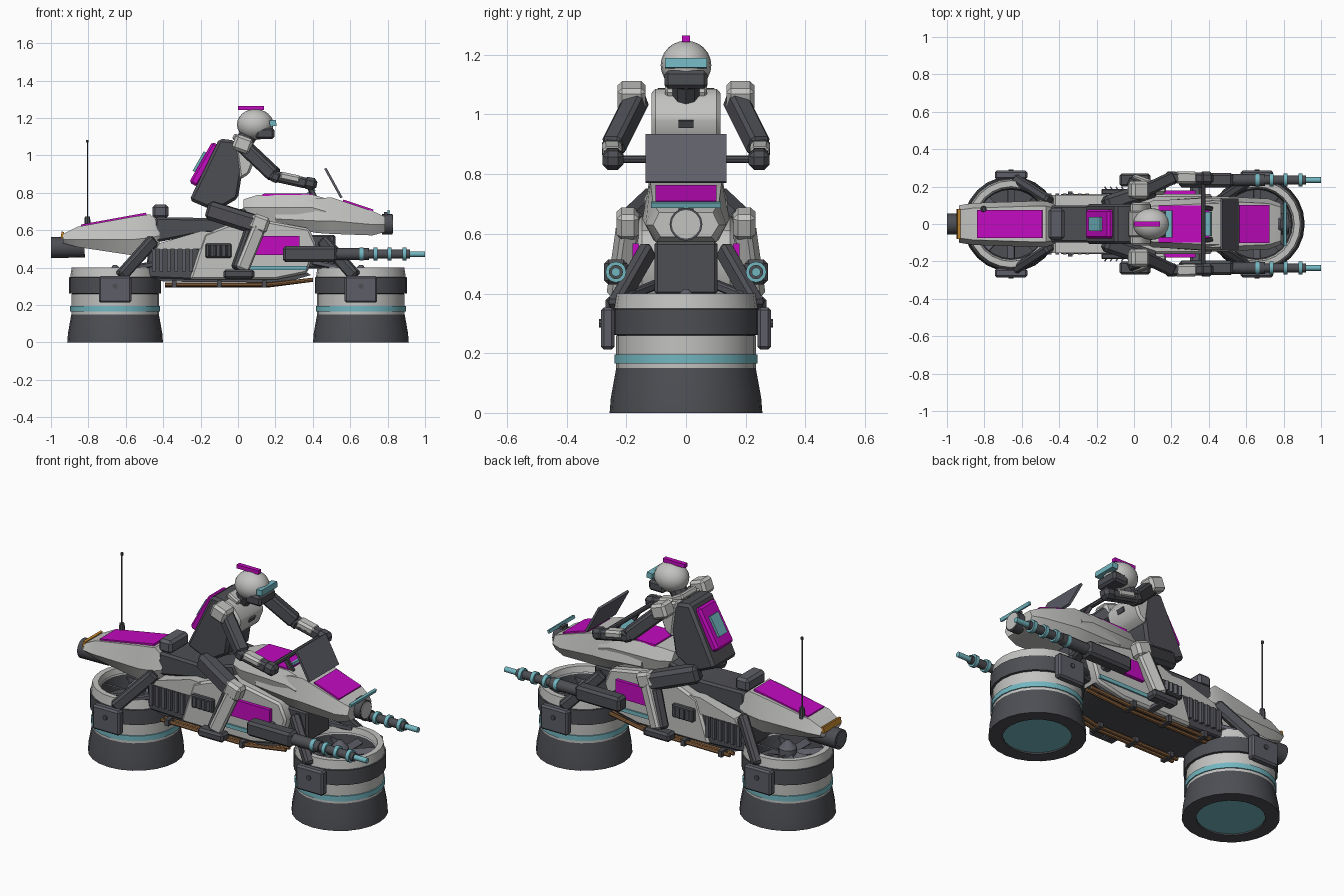
import bpy, bmesh, math
from mathutils import Vector, Matrix

if "Cube" in bpy.data.objects:
    bpy.data.objects.remove(bpy.data.objects["Cube"])


def material(name, rgb):
    m = bpy.data.materials.new(name)
    m.use_nodes = True
    m.diffuse_color = (*rgb, 1)
    m.node_tree.nodes["Principled BSDF"].inputs["Base Color"].default_value = (*rgb, 1)
    return m


LIGHT = material("light grey", (.54, .54, .53))
DARK = material("charcoal", (.075, .077, .088))
STEEL = material("steel grey", (.11, .112, .135))
PINK = material("magenta", (.54, .003, .52))
CYAN = material("pale cyan", (.17, .47, .53))
AMBER = material("amber", (.55, .24, .03))
COPPER = material("copper", (.27, .13, .05))
SIDES = (("right", -1), ("left", 1))


def finish(name, bm, mat, matrix=None, bevel=0):
    if bevel:
        bmesh.ops.bevel(bm, geom=bm.edges[:], offset=bevel, segments=1, affect='EDGES')
    if matrix:
        bm.transform(matrix)
    bmesh.ops.recalc_face_normals(bm, faces=bm.faces[:])
    mesh = bpy.data.meshes.new(name)
    bm.to_mesh(mesh)
    bm.free()
    mesh.materials.append(mat)
    ob = bpy.data.objects.new(name, mesh)
    bpy.context.collection.objects.link(ob)
    return ob


def box(name, centre, size, mat, tilt=0, bevel=0, spin=0):
    """Box tilted about y, then spun about z."""
    bm = bmesh.new()
    bmesh.ops.create_cube(bm, size=1, matrix=Matrix.Diagonal((*size, 1)))
    m = Matrix.Translation(centre) @ Matrix.Rotation(spin, 4, 'Z') @ Matrix.Rotation(tilt, 4, 'Y')
    return finish(name, bm, mat, m, bevel)


def along(p, q):
    p, q = Vector(p), Vector(q)
    return Matrix.Translation((p + q) / 2) @ (q - p).to_track_quat('Z', 'Y').to_matrix().to_4x4(), (q - p).length


def beam(name, p, q, w, h, mat, bevel=.012):
    m, length = along(p, q)
    bm = bmesh.new()
    bmesh.ops.create_cube(bm, size=1, matrix=Matrix.Diagonal((w, h, length, 1)))
    return finish(name, bm, mat, m, bevel)


def rod(name, p, q, r, mat, r2=None, sides=12):
    m, length = along(p, q)
    bm = bmesh.new()
    bmesh.ops.create_cone(bm, cap_ends=True, segments=sides, radius1=r,
                          radius2=r if r2 is None else r2, depth=length)
    return finish(name, bm, mat, m)


def loft(name, sections, mat):
    """Six sided hull; each section is x, bottom, middle, top half width, then bottom, middle, top z."""
    bm = bmesh.new()
    rings = []
    for x, wb, wm, wt, zb, zm, zt in sections:
        pts = [(-wb, zb), (wb, zb), (wm, zm), (wt, zt), (-wt, zt), (-wm, zm)]
        rings.append([bm.verts.new((x, y, z)) for y, z in pts])
    for a, b in zip(rings, rings[1:]):
        for i in range(6):
            j = (i + 1) % 6
            bm.faces.new((a[i], a[j], b[j], b[i]))
    bm.faces.new(rings[0])
    bm.faces.new(rings[-1])
    return finish(name, bm, mat)


def prism(name, outline, half, mat, y=0, bevel=0):
    """Side outline in x and z, given thickness across y."""
    bm = bmesh.new()
    face = bm.faces.new([bm.verts.new((x, y - half, z)) for x, z in outline])
    ext = bmesh.ops.extrude_face_region(bm, geom=[face])
    bmesh.ops.translate(bm, vec=(0, 2 * half, 0),
                        verts=[v for v in ext["geom"] if isinstance(v, bmesh.types.BMVert)])
    return finish(name, bm, mat, None, bevel)


def lathe(name, profile, centre_x, mat, sides=24):
    bm = bmesh.new()
    verts = [bm.verts.new((r, 0, z)) for r, z in profile]
    edges = [bm.edges.new(e) for e in zip(verts, verts[1:])]
    bmesh.ops.spin(bm, geom=verts + edges, axis=(0, 0, 1), cent=(0, 0, 0), steps=sides, angle=math.tau)
    bmesh.ops.remove_doubles(bm, verts=bm.verts[:], dist=.0005)
    return finish(name, bm, mat, Matrix.Translation((centre_x, 0, 0)))


# Lift pods with fans, side brackets and struts
for end, d in (("front", 1), ("rear", -1)):
    cx = .657 * d
    lathe(end + "_pod_skirt", [(.18, .01), (.18, 0), (.256, 0), (.252, .05), (.234, .15), (.2, .15)], cx, DARK)
    lathe(end + "_pod_underglow", [(0, .008), (.182, .008)], cx, CYAN)
    lathe(end + "_pod_wall", [(.234, .15), (.234, .26)], cx, LIGHT)
    lathe(end + "_pod_stripe", [(.23, .165), (.24, .165), (.24, .195), (.23, .195)], cx, CYAN)
    lathe(end + "_pod_band", [(.23, .26), (.246, .262), (.246, .348), (.23, .35)], cx, DARK)
    lathe(end + "_pod_lip", [(.24, .35), (.232, .4), (.2, .4), (.19, .36)], cx, LIGHT)
    lathe(end + "_pod_bowl", [(.192, .37), (.185, .28), (0, .28)], cx, DARK)
    rod(end + "_fan_hub", (cx, 0, .28), (cx, 0, .37), .05, STEEL)
    rod(end + "_fan_cone", (cx, 0, .37), (cx, 0, .415), .05, STEEL, .008)
    for i in range(8):
        a = i * math.tau / 8
        blade = box(f"{end}_fan_blade_{i}", (cx, 0, .335), (.04, .15, .008), STEEL, .5)
        blade.data.transform(Matrix.Translation((cx, 0, 0)) @ Matrix.Rotation(a, 4, 'Z')
                             @ Matrix.Translation((-cx, .11, 0)))
    for side, s in SIDES:
        tag = f"{end}_{side}_"
        box(tag + "pod_bracket", (cx, s * .262, .283), (.175, .046, .142), STEEL, 0, .01)
        rod(tag + "bracket_bolt", (cx, s * .28, .3), (cx, s * .291, .3), .014, DARK, sides=8)
        beam(tag + "strut", (.63 * d, s * .24, .35), (.45 * d, s * .125, .55), .05, .065, DARK)
        beam(tag + "strut_brace", (.6 * d, s * .2, .39), (.4 * d, s * .1, .43), .03, .03, STEEL, .006)

# Central hull, engine and keel
prism("hull", [(-.26, .335), (-.18, .58), (.05, .67), (.38, .61), (.42, .52), (.37, .37), (.2, .335)], .16, LIGHT, 0, .012)
prism("keel", [(-.46, .35), (-.4, .325), (.25, .32), (.39, .36), (.3, .42), (-.4, .42)], .13, DARK)
prism("engine", [(-.49, .38), (-.47, .345), (-.23, .335), (-.2, .5), (-.3, .53), (-.48, .51)], .145, DARK, 0, .008)
prism("rear_cowl", [(-.44, .5), (-.19, .5), (-.03, .53), (-.03, .59), (-.2, .595), (-.42, .53)], .155, LIGHT)
box("steering_neck", (.44, 0, .485), (.16, .21, .18), DARK, 0, .01)
for side, s in SIDES:
    for i in range(6):
        box(f"{side}_engine_fin_{i}", (-.45 + i * .04, s * .148, .44), (.018, .03, .12), STEEL)
    box(side + "_magenta_panel", (.205, s * .17, .518), (.25, .02, .1), PINK)
    box(side + "_hull_stripe", (.195, s * .162, .398), (.35, .014, .022), CYAN)
    box(side + "_vent_frame", (-.105, s * .172, .49), (.14, .03, .075), DARK, 0, .006)
    for i in range(4):
        box(f"{side}_vent_slat_{i}", (-.15 + i * .03, s * .189, .49), (.007, .025, .055), STEEL, 0, 0, s * .6)
    # Copper pipes under the hull
    for j, y in enumerate((.15, .115)):
        z = .308 - j * .004
        rod(f"{side}_pipe_{j}", (-.39, s * y, z), (.16, s * y, z), .011, COPPER, sides=8)
        rod(f"{side}_pipe_end_{j}", (.16, s * y, z), (.4, s * (y - .02), .335), .011, COPPER, sides=8)
    for x in (-.34, -.1, .14):
        box(f"{side}_pipe_clamp", (x, s * .135, .312), (.025, .08, .036), DARK)

# Tail
loft("tail", [(-.935, .075, .1, .075, .53, .55, .58), (-.86, .08, .112, .085, .51, .55, .618),
              (-.56, .09, .122, .095, .465, .55, .672), (-.47, .09, .122, .095, .48, .56, .685),
              (-.42, .08, .105, .085, .52, .57, .64)], LIGHT)
box("tail_panel", (-.665, 0, .656), (.355, .15, .012), PINK, -.18)
box("tail_light", (-.939, 0, .575), (.014, .16, .034), AMBER, .2)
rod("exhaust_nozzle", (-1, 0, .507), (-.82, 0, .51), .056, DARK, sides=16)
rod("exhaust_core", (-1.001, 0, .507), (-.99, 0, .507), .04, STEEL, sides=16)
rod("antenna_base", (-.805, .08, .61), (-.805, .08, .672), .018, DARK, .014, 8)
rod("antenna_mast", (-.805, .08, .67), (-.805, .08, 1.075), .004, DARK, sides=6)
rod("antenna_tip", (-.805, .08, 1.068), (-.805, .08, 1.083), .008, DARK, sides=6)

# Seat
prism("seat", [(-.46, .53), (-.44, .67), (-.16, .665), (.04, .72), (.08, .6), (-.2, .58)], .1, DARK, 0, .012)
box("seat_bolster", (-.415, 0, .7), (.085, .17, .075), STEEL, 0, .015)

# Tank and nose
loft("tank", [(.03, .06, .09, .06, .66, .72, .765), (.1, .1, .125, .095, .63, .72, .787),
              (.4, .12, .14, .11, .62, .72, .79), (.47, .12, .14, .11, .62, .7, .77)], LIGHT)
loft("nose", [(.2, .09, .13, .11, .63, .66, .72), (.42, .11, .146, .125, .585, .65, .77),
              (.5, .11, .146, .12, .58, .65, .775), (.72, .1, .135, .11, .572, .63, .702),
              (.785, .085, .11, .09, .59, .63, .672)], LIGHT)
box("tank_panel", (.265, 0, .79), (.27, .2, .012), PINK, -.01)
box("nose_panel", (.642, 0, .731), (.17, .205, .012), PINK, .322)
rod("headlight_rim", (.77, 0, .632), (.825, 0, .632), .055, DARK, sides=16)
rod("headlight_lens", (.815, 0, .632), (.83, 0, .632), .048, LIGHT, sides=16)
box("nose_light_bar", (.805, 0, .697), (.014, .234, .018), CYAN, .3)
box("nose_light_mount", (.79, 0, .677), (.02, .05, .04), DARK)
box("windshield", (.51, 0, .852), (.013, .27, .18), STEEL, -.5)
box("dash_display", (.39, 0, .805), (.05, .13, .012), CYAN, -.5)
rod("handlebar", (.37, -.27, .85), (.37, .27, .85), .013, DARK, sides=8)
for side, s in SIDES:
    beam(side + "_handlebar_riser", (.42, s * .08, .76), (.37, s * .09, .85), .025, .025, DARK, .004)

# Side cannons
for side, s in SIDES:
    y = s * .235
    box(side + "_cannon_housing", (.385, y, .472), (.29, .078, .085), DARK, 0, .014)
    beam(side + "_cannon_mount", (.33, s * .12, .47), (.33, y, .47), .06, .05, STEEL)
    rod(side + "_cannon_barrel", (.52, y, .472), (.7, y, .472), .032, DARK)
    rod(side + "_cannon_sleeve", (.7, y, .472), (.92, y, .472), .024, DARK)
    rod(side + "_cannon_tip", (.9, y, .472), (1, y, .472), .015, CYAN)
    for x in (.66, .735, .81, .89):
        rod(side + "_cannon_ring", (x - .011, y, .472), (x + .011, y, .472), .035, CYAN)

# Rider torso, pack and head
prism("rider_torso", [(-.26, .76), (-.1, 1.09), (-.02, 1.08), (.04, 1.02), (0, .77), (-.12, .7)], .108, DARK, 0, .015)
prism("chest_plate", [(-.02, 1.09), (.04, 1.07), (.095, .99), (.06, .9), (.01, .87)], .115, LIGHT, 0, .012)
box("chest_badge", (.085, 0, .97), (.02, .05, .025), DARK, .4)
box("back_pack", (-.178, 0, .952), (.05, .155, .25), PINK, .52, .012)
box("pack_light", (-.205, 0, .965), (.018, .075, .12), CYAN, .52)
rod("neck", (.01, 0, 1.04), (.07, 0, 1.13), .048, DARK, sides=10)
box("collar", (.01, 0, 1.085), (.08, .14, .035), LIGHT, .5, .008)
bm = bmesh.new()
bmesh.ops.create_uvsphere(bm, u_segments=20, v_segments=12, radius=.085)
finish("helmet", bm, LIGHT, Matrix.Translation((.092, 0, 1.165)) @ Matrix.Diagonal((1.15, 1, .97, 1)))
box("helmet_jaw", (.145, 0, 1.117), (.1, .145, .06), DARK, 0, .012)
box("visor", (.187, 0, 1.172), (.035, .142, .032), CYAN, -.1)
box("helmet_fin", (.07, 0, 1.254), (.14, .026, .022), PINK)

# Rider limbs
for side, s in SIDES:
    box(side + "_shoulder_pad", (.025, s * .182, 1.06), (.1, .094, .085), LIGHT, .35, .015)
    beam(side + "_upper_arm", (.02, s * .16, 1.06), (.2, s * .245, .89), .07, .075, DARK)
    box(side + "_elbow", (.2, s * .247, .885), (.06, .07, .06), DARK, .4, .015)
    beam(side + "_forearm", (.19, s * .248, .89), (.37, s * .245, .85), .058, .058, DARK)
    beam(side + "_gauntlet", (.22, s * .249, .892), (.335, s * .247, .868), .066, .045, LIGHT)
    box(side + "_glove", (.385, s * .245, .85), (.075, .07, .065), DARK, .2, .018)
    beam(side + "_thigh", (-.16, s * .1, .71), (.11, s * .19, .625), .09, .1, DARK, .02)
    box(side + "_knee_pad", (.115, s * .195, .635), (.1, .075, .09), LIGHT, .35, .016)
    beam(side + "_shin", (.11, s * .195, .62), (.015, s * .228, .385), .066, .075, LIGHT)
    beam(side + "_calf", (.065, s * .19, .6), (-.01, s * .222, .39), .055, .055, DARK)
    box(side + "_boot", (.005, s * .235, .365), (.165, .07, .05), DARK, 0, .012)
    beam(side + "_foot_peg", (0, s * .12, .345), (0, s * .25, .345), .04, .025, STEEL, .004)

# Smooth the round parts and keep the hard edges
for ob in bpy.context.scene.objects:
    ob.select_set(ob.type == 'MESH')
    if ob.type == 'MESH':
        bpy.context.view_layer.objects.active = ob
bpy.ops.object.shade_smooth_by_angle(angle=.53)
